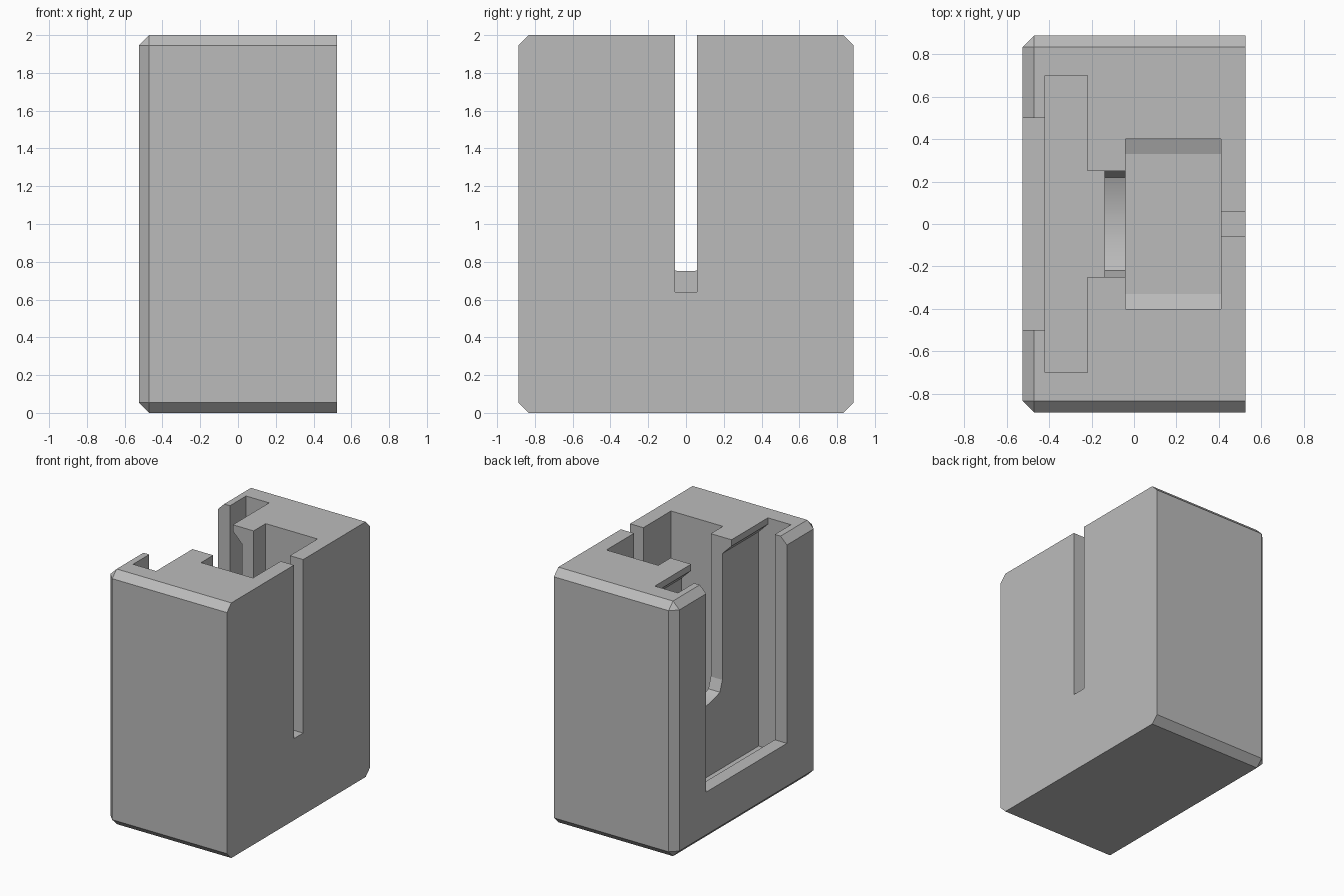
import bpy, bmesh, math

default = bpy.data.objects.get("Cube")
if default:
    bpy.data.objects.remove(default, do_unlink=True)

HX, HY, H, CHAMFER = 0.525, 0.887, 2.0, 0.055
OVER = 2.2  # cutters rise past the top

grey = bpy.data.materials.new("plain grey")
grey.use_nodes = True
colour = (0.5, 0.5, 0.5, 1)
grey.diffuse_color = colour
grey.node_tree.nodes["Principled BSDF"].inputs["Base Color"].default_value = colour


def prism(name, profile, axis, lo, hi):
    """Extrude a profile along x (points are y, z) or along y (points are x, z)."""
    bm = bmesh.new()
    place = (lambda p: (lo, *p)) if axis == "x" else (lambda p: (p[0], lo, p[1]))
    face = bm.faces.new([bm.verts.new(place(p)) for p in profile])
    new = bmesh.ops.extrude_face_region(bm, geom=[face])["geom"]
    step = (hi - lo, 0, 0) if axis == "x" else (0, hi - lo, 0)
    bmesh.ops.translate(bm, vec=step, verts=[g for g in new if isinstance(g, bmesh.types.BMVert)])
    bmesh.ops.recalc_face_normals(bm, faces=bm.faces)
    mesh = bpy.data.meshes.new(name)
    bm.to_mesh(mesh)
    bm.free()
    mesh.materials.append(grey)
    obj = bpy.data.objects.new(name, mesh)
    bpy.context.collection.objects.link(obj)
    return obj


def mirrored(half):
    """Complete a y-z profile from its +y half, listed from the top down."""
    return half + [(-y, z) for y, z in reversed(half)]


def notch(half_width, bottom):
    return mirrored([(half_width, OVER), (half_width, bottom)])


# Block, chamfered on every edge except around the flat +x face
body = prism("holder_body", mirrored([(HY, H), (HY, 0)]), "x", -HX, HX)
bm = bmesh.new()
bm.from_mesh(body.data)
edges = [e for e in bm.edges if min(v.co.x for v in e.verts) < 0]
edges = [e for e in bm.edges if e in edges and not all(v.co.x > 0 for v in e.verts)]
bmesh.ops.bevel(bm, geom=edges, offset=CHAMFER, segments=1, affect="EDGES")
bm.to_mesh(body.data)
bm.free()

# Wide card channel, undercut below a sloped lip
channel = [(-0.42, 0.19), (-0.14, 0.19), (-0.14, 1.87), (-0.22, 1.95),
           (-0.22, OVER), (-0.42, OVER)]

# Opening between channel and pocket, with a shallow curved bottom
arc = [(0.22 * math.cos(a), 0.795 - 0.045 * math.sin(a) ** 2)
       for a in (math.pi / 2 * i / 10 for i in range(10))]
opening = mirrored([(0.25, OVER), (0.25, 0.88)] + arc)

# Pocket with gently raised floor ends
pocket = mirrored([(0.4, OVER), (0.4, 0.475), (0.33, 0.45)])

cutters = [
    prism("channel_cutter", channel, "y", -0.7, 0.7),
    prism("window_cutter", notch(0.5, 0.39), "x", -0.7, -0.35),
    prism("opening_cutter", opening, "x", -0.3, 0.05),
    prism("pocket_cutter", pocket, "x", -0.04, 0.41),
    prism("cable_slot_cutter", notch(0.057, 0.64), "x", 0.3, 0.7),
]

bpy.context.view_layer.objects.active = body
for cutter in cutters:
    cutter.hide_render = True
    mod = body.modifiers.new(cutter.name, "BOOLEAN")
    mod.operation = "DIFFERENCE"
    mod.solver = "EXACT"
    mod.object = cutter
    bpy.ops.object.modifier_apply(modifier=mod.name)
    bpy.data.objects.remove(cutter, do_unlink=True)

# Smooth only the curved bottom of the opening
bpy.ops.object.select_all(action="DESELECT")
body.select_set(True)
bpy.ops.object.shade_smooth_by_angle(angle=math.radians(12))
